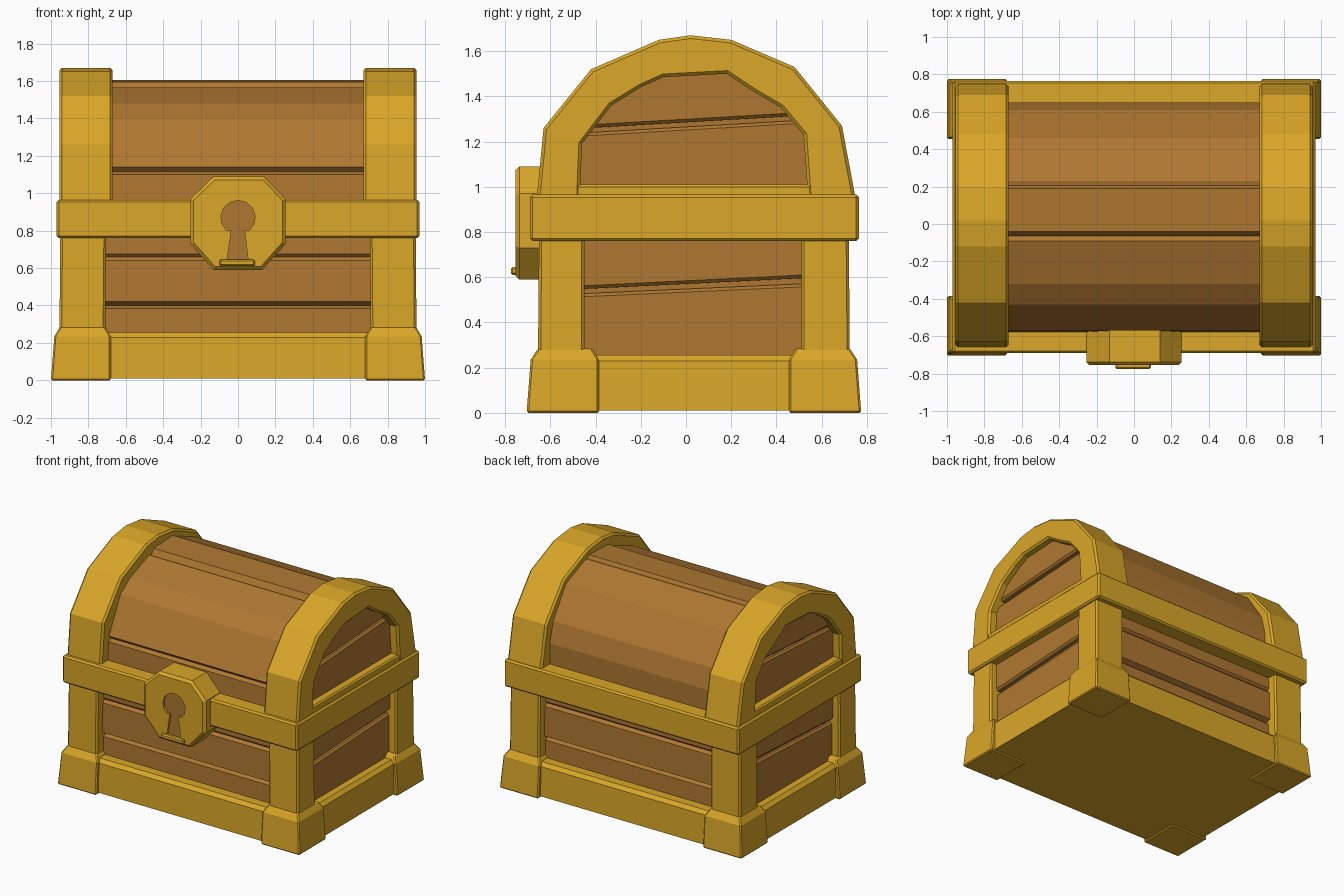
import bpy, bmesh, math

if "Cube" in bpy.data.objects:
    bpy.data.objects.remove(bpy.data.objects["Cube"])


def material(name, rgb):
    m = bpy.data.materials.new(name)
    m.diffuse_color = (*rgb, 1)
    m.use_nodes = True
    m.node_tree.nodes["Principled BSDF"].inputs["Base Color"].default_value = m.diffuse_color
    return m


GOLD = material("gold", (0.70, 0.385, 0.021))
WOOD = material("wood", (0.43, 0.187, 0.031))
MID_Y = 0.035  # centre of the chest body, front to back


def finish(name, bm, mat, bevel=0.0):
    bmesh.ops.recalc_face_normals(bm, faces=bm.faces)
    me = bpy.data.meshes.new(name)
    bm.to_mesh(me)
    bm.free()
    me.materials.append(mat)
    ob = bpy.data.objects.new(name, me)
    bpy.context.collection.objects.link(ob)
    if bevel:
        b = ob.modifiers.new("bevel", 'BEVEL')
        b.width = bevel
        b.segments = 1
        b.limit_method = 'ANGLE'
        b.angle_limit = math.radians(45)
    return ob


def prism(name, profile, axis, lo, hi, mat, bevel=0.0):
    """Extrude a (y,z) profile along x, or an (x,z) profile along y."""
    bm = bmesh.new()
    rings = []
    for d in (lo, hi):
        rings.append([bm.verts.new((d, a, b) if axis == 'x' else (a, d, b))
                      for a, b in profile])
    n = len(profile)
    bm.faces.new(rings[0])
    bm.faces.new(rings[1])
    for i in range(n):
        j = (i + 1) % n
        bm.faces.new((rings[0][i], rings[0][j], rings[1][j], rings[1][i]))
    return finish(name, bm, mat, bevel)


def loft(name, levels, mat, bevel=0.0):
    """Stack rectangles (x0, x1, y0, y1, z) into a closed block."""
    bm = bmesh.new()
    rings = [[bm.verts.new(p) for p in ((x0, y0, z), (x1, y0, z), (x1, y1, z), (x0, y1, z))]
             for x0, x1, y0, y1, z in levels]
    bm.faces.new(rings[0])
    bm.faces.new(rings[-1])
    for a, b in zip(rings, rings[1:]):
        for i in range(4):
            j = (i + 1) % 4
            bm.faces.new((a[i], a[j], b[j], b[i]))
    return finish(name, bm, mat, bevel)


def box(name, x0, x1, y0, y1, z0, z1, mat, bevel=0.0):
    return loft(name, [(x0, x1, y0, y1, z0), (x0, x1, y0, y1, z1)], mat, bevel)


# Lower wooden body with plank grooves on front and back
front = [(-.58, .1), (-.575, .385), (-.545, .40), (-.59, .42),
         (-.585, .64), (-.565, .66), (-.58, .675), (-.58, .85)]
back = [(2 * MID_Y - y, z) for y, z in reversed(front)]
prism("body_planks", front + back, 'x', -.86, .86, WOOD)

# Domed wooden lid with plank grooves
lid = [(-.58, .90), (-.57, 1.10), (-.54, 1.115), (-.565, 1.14), (-.43, 1.40),
       (-.32, 1.48), (-.09, 1.565), (-.065, 1.55), (-.04, 1.595), (.19, 1.605),
       (.205, 1.58), (.23, 1.585), (.46, 1.49), (.61, 1.27), (.65, 1.12), (.65, .90)]
prism("lid_planks", lid, 'x', -.86, .86, WOOD)

# Base plinth and middle band
loft("base_plinth", [(-.97, .97, -.675, .745, .01), (-.965, .965, -.67, .74, .23),
                     (-.94, .94, -.645, .715, .255)], GOLD)
box("middle_band", -.97, .97, -.69, .765, .76, .965, GOLD, .012)

# Arch outline: outer rim, then inner opening
outer = [(-.66, .95), (-.63, 1.26), (-.42, 1.52), (-.12, 1.65), (.02, 1.67),
         (.20, 1.65), (.48, 1.53), (.69, 1.27), (.75, .95)]
inner = [(-.47, .95), (-.46, 1.19), (-.33, 1.36), (-.20, 1.44), (-.10, 1.485),
         (.18, 1.50), (.30, 1.42), (.42, 1.35), (.52, 1.23), (.54, .95)]

for s, side in ((-1, "left"), (1, "right")):
    # Gold lid arch and its lower sill
    prism(f"{side}_lid_arch", outer + inner[::-1], 'x', s * .67, s * .955, GOLD, .014)
    box(f"{side}_lid_sill", s * .80, s * .95, -.5, .57, .95, 1.01, GOLD, .01)

    # Slanted planks on the lid end
    prism(f"{side}_lid_low_plank", [(-.52, .95), (.60, .95), (.60, 1.30), (-.52, 1.235)],
          'x', s * .80, s * .89, WOOD, .014)
    prism(f"{side}_lid_high_plank", [(-.52, 1.255), (.60, 1.32), (.42, 1.48), (.20, 1.57),
                                     (-.10, 1.57), (-.40, 1.44)],
          'x', s * .80, s * .90, WOOD, .014)

    # Slanted planks on the body end
    prism(f"{side}_body_low_plank", [(-.52, .15), (.60, .15), (.60, .575), (-.52, .525)],
          'x', s * .80, s * .89, WOOD, .014)
    prism(f"{side}_body_high_plank", [(-.52, .545), (.60, .60), (.60, .82), (-.52, .82)],
          'x', s * .80, s * .90, WOOD, .014)

    # Corner posts and flared feet
    for t, end in ((-1, "front"), (1, "back")):
        def Y(d):  # distance from the body centre towards this end
            return MID_Y + t * d
        inset = .485 if t < 0 else .475
        loft(f"{end}_{side}_post",
             [(s * .71, s * .955, Y(inset), Y(.69), .2),
              (s * .705, s * .95, Y(inset), Y(.685), .80)], GOLD, .012)
        loft(f"{end}_{side}_foot",
             [(s * .68, s * 1.0, Y(.42), Y(.74), 0),
              (s * .68, s * .982, Y(.42), Y(.722), .235),
              (s * .71, s * .952, Y(.45), Y(.69), .285)], GOLD, .008)

# Eight-sided lock plate
plate = [(-.13, 1.09), (.14, 1.09), (.255, .97), (.255, .73),
         (.13, .59), (-.13, .59), (-.255, .73), (-.255, .97)]
lock = prism("lock_plate", plate, 'y', -.755, -.57, GOLD)
bm = bmesh.new()
bm.from_mesh(lock.data)
rim = [e for e in bm.edges if all(v.co.y < -.7 for v in e.verts)]
bmesh.ops.bevel(bm, geom=rim, offset=.018, segments=1, affect='EDGES')
bm.to_mesh(lock.data)
bm.free()

# Keyhole: cut into the plate, wooden floor inside
hole = [(-.06, .635), (.055, .635), (.035, .80)]
hole += [(.092 * math.cos(a), .87 + .092 * math.sin(a))
         for a in (math.radians(-50 + i * 28) for i in range(11))]
hole += [(-.035, .80)]
cutter = prism("keyhole_cutter", hole, 'y', -.80, -.735, GOLD)
cutter.hide_render = True
cutter.hide_viewport = True
cut = lock.modifiers.new("keyhole", 'BOOLEAN')
cut.operation = 'DIFFERENCE'
cut.solver = 'EXACT'
cut.object = cutter
prism("keyhole_floor", hole, 'y', -.740, -.733, WOOD)

# Small ledge below the keyhole
box("keyhole_ledge", -.10, .09, -.775, -.74, .61, .645, GOLD, .008)
